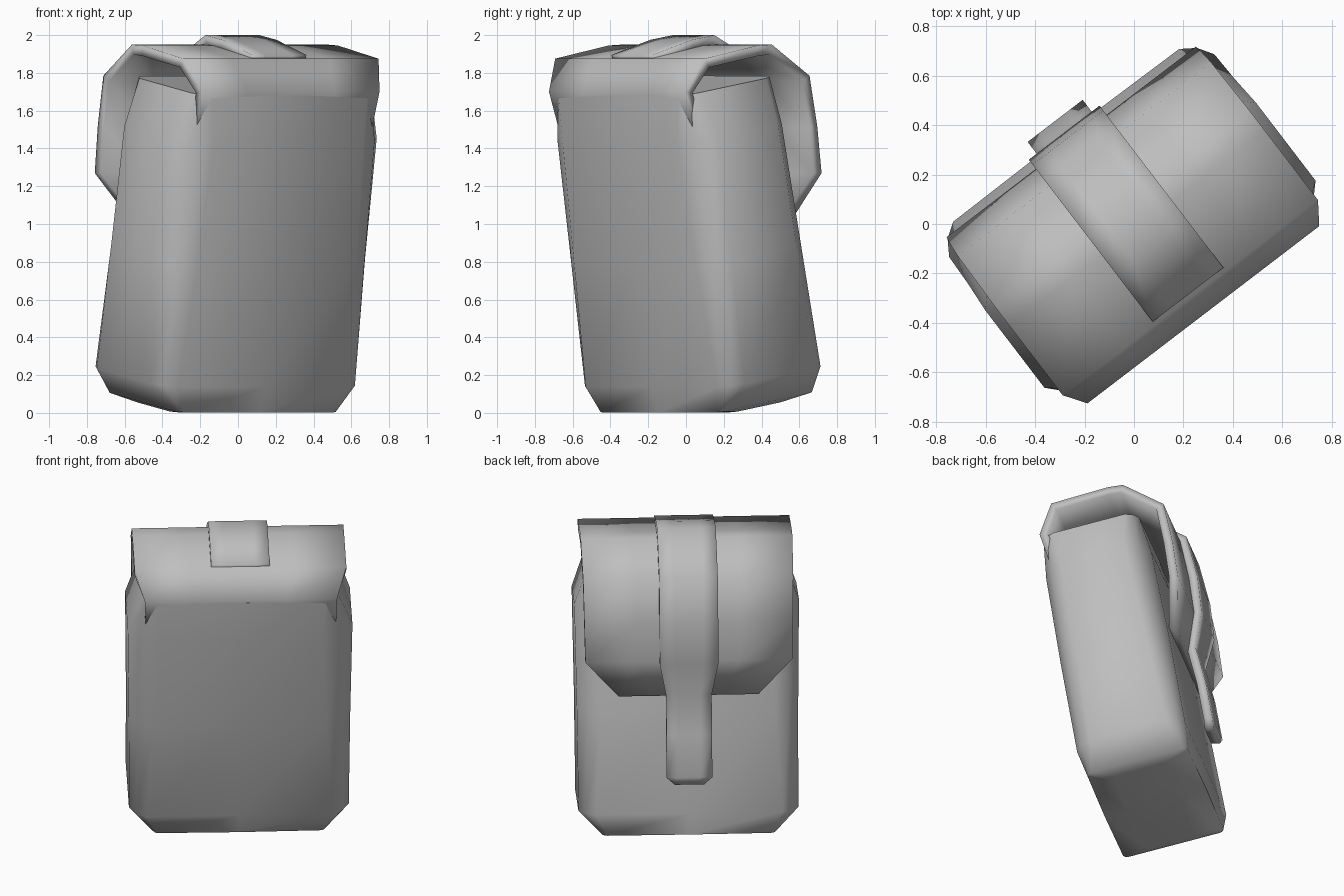
import bpy
import bmesh
from math import radians
from mathutils import Matrix

cube = bpy.data.objects.get("Cube")
if cube:
    bpy.data.objects.remove(cube, do_unlink=True)

TURN = radians(37.4)   # the bag stands turned about z
LEAN = radians(9.7)    # and leans away from its flap

grey = bpy.data.materials.new("grey cloth")
grey.use_nodes = True
grey.diffuse_color = (0.52, 0.52, 0.52, 1)
grey.node_tree.nodes["Principled BSDF"].inputs["Base Color"].default_value = (0.52, 0.52, 0.52, 1)


def finish(name, bm, angle):
    mesh = bpy.data.meshes.new(name)
    bm.to_mesh(mesh)
    bm.free()
    obj = bpy.data.objects.new(name, mesh)
    bpy.context.collection.objects.link(obj)
    mesh.materials.append(grey)
    obj.rotation_euler = (0, 0, TURN)
    bpy.ops.object.select_all(action='DESELECT')
    obj.select_set(True)
    bpy.context.view_layer.objects.active = obj
    bpy.ops.object.shade_smooth_by_angle(angle=radians(angle))
    return obj


def sheet(name, stations, thickness, columns=4):
    """Bent strip of cloth: each station is (depth, height, half width)."""
    bm = bmesh.new()
    rows = [[bm.verts.new((w * (2 * c / columns - 1), v, z)) for c in range(columns + 1)]
            for v, z, w in stations]
    for lower, upper in zip(rows, rows[1:]):
        for c in range(columns):
            bm.faces.new((lower[c], lower[c + 1], upper[c + 1], upper[c]))
    obj = finish(name, bm, 75)
    solid = obj.modifiers.new("thickness", 'SOLIDIFY')
    solid.thickness = thickness
    solid.offset = -1
    return obj


# Bag body: rounded sections (height, half width, half depth, side cut, depth cut)
levels = [(-.025, .46, .18, .04, .04), (0, .53, .325, .03, .03), (.14, .675, .35, .10, .11),
          (.8, .68, .35, .15, .13), (1.45, .69, .34, .19, .14), (1.70, .60, .31, .08, .08)]
bm = bmesh.new()
rings = []
for h, a, b, cu, cp in levels:
    quarter = [(a, b - cp), (a - cu * .4, b - cp * .42), (a - cu, b - .005)]
    section = quarter + [(0, b)] + [(-x, y) for x, y in reversed(quarter)]
    section += [(-x, -y) for x, y in section]
    rings.append([bm.verts.new((x, y, h)) for x, y in section])
count = len(rings[0])
for low, high in zip(rings, rings[1:]):
    for i in range(count):
        j = (i + 1) % count
        bm.faces.new((low[i], low[j], high[j], high[i]))
bm.faces.new(rings[0][::-1])
bm.faces.new(rings[-1])
bm.transform(Matrix.Translation((0, .135, .057)) @ Matrix.Rotation(LEAN, 4, 'X'))
finish("bag_body", bm, 60)

# Flap: rises from the front wall, loops over the top and hangs at the back
sheet("flap", [(-.40, 1.50, .585), (-.462, 1.70, .59), (-.375, 1.875, .65), (-.02, 1.945, .65),
               (.075, 1.95, .65), (.33, 1.785, .645), (.385, 1.52, .64),
               (.418, 1.27, .635), (.37, 1.015, .43)], .055)

# Strap: lies over the flap, then narrows and hangs below it
sheet("strap", [(-.36, 1.895, .18), (-.10, 1.975, .18), (.05, 2.0, .18), (.20, 1.925, .18),
                (.37, 1.81, .18), (.44, 1.52, .18), (.465, 1.27, .18), (.42, 1.04, .14),
                (.48, .80, .14), (.525, .53, .14), (.52, .48, .09)], .055)
